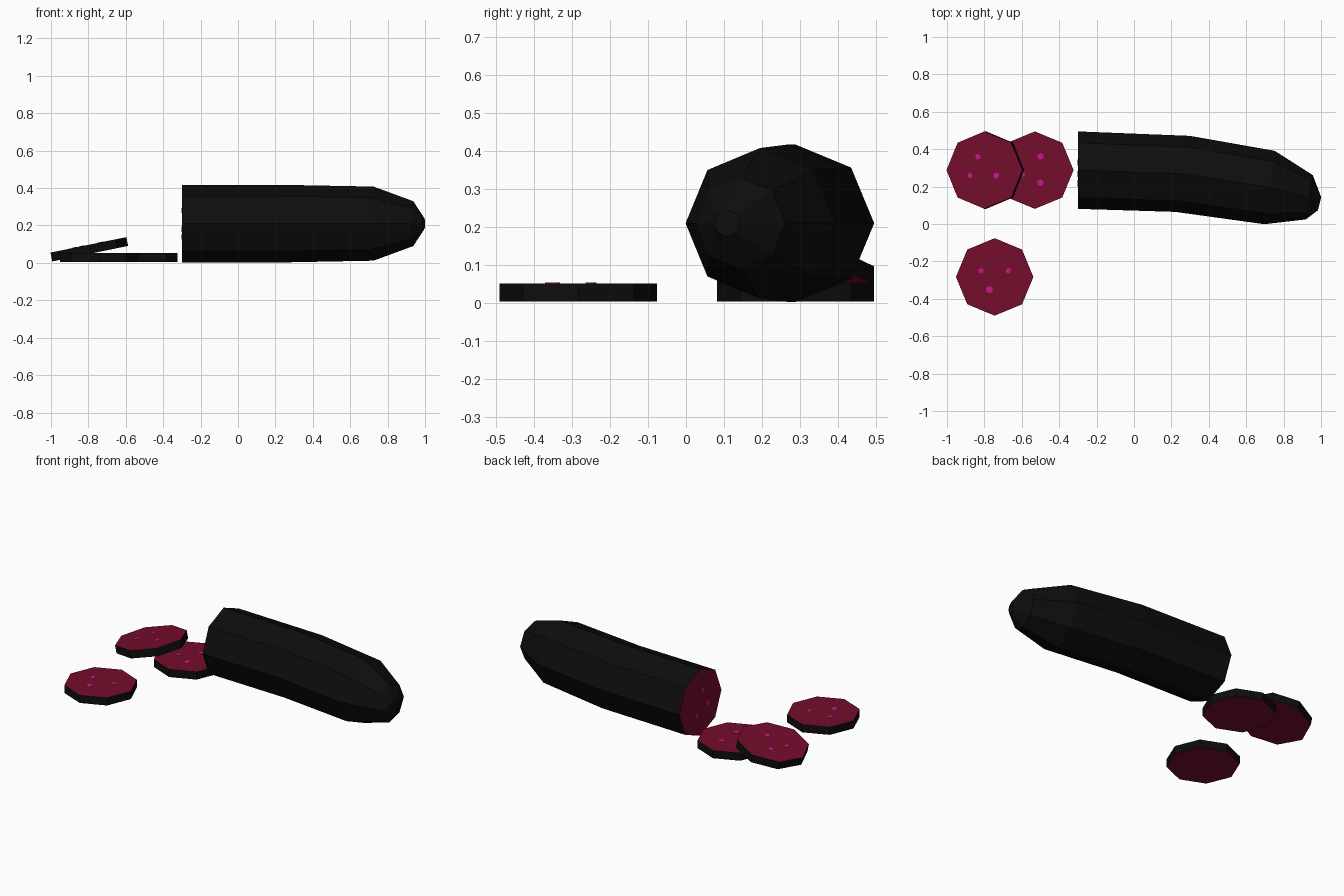
import bpy, bmesh, math
from mathutils import Matrix, Vector

cube = bpy.data.objects.get("Cube")
if cube:
    bpy.data.objects.remove(cube, do_unlink=True)

SIDES = 8
RADIUS = 0.207


def material(name, rgb):
    m = bpy.data.materials.new(name)
    m.use_nodes = True
    m.diffuse_color = (*rgb, 1)
    bsdf = m.node_tree.nodes["Principled BSDF"]
    bsdf.inputs["Base Color"].default_value = (*rgb, 1)
    bsdf.inputs["Roughness"].default_value = 0.9
    return m


skin = material("dark skin", (0.004, 0.004, 0.004))
flesh = material("red flesh", (0.175, 0.004, 0.024))
seed = material("magenta seed", (0.58, 0.008, 0.27))


def finish(name, bm, mats, matrix=Matrix()):
    bmesh.ops.recalc_face_normals(bm, faces=bm.faces)
    mesh = bpy.data.meshes.new(name)
    bm.to_mesh(mesh)
    bm.free()
    for m in mats:
        mesh.materials.append(m)
    ob = bpy.data.objects.new(name, mesh)
    ob.matrix_world = matrix
    bpy.context.collection.objects.link(ob)
    return ob


def disc(name, radius, depth, sides, mats, matrix):
    """Flat prism whose two end faces take the last material."""
    bm = bmesh.new()
    bmesh.ops.create_cone(bm, cap_ends=True, segments=sides, radius1=radius,
                          radius2=radius, depth=depth)
    for f in bm.faces:
        f.material_index = len(mats) - 1 if abs(f.normal.z) > 0.9 else 0
    return finish(name, bm, mats, matrix)


def add_seeds(name, matrix, height, spots):
    for i, (x, y, r) in enumerate(spots):
        disc(f"{name}_seed_{i + 1}", r, 0.003, 6, [seed],
             matrix @ Matrix.Translation((x, y, height)))


# Curved body: x, y, radius and bend in degrees of each ring
rings = [(-0.3, 0.288, RADIUS, 0), (0.26, 0.268, RADIUS, -11),
         (0.725, 0.195, 0.198, -8), (0.937, 0.143, 0.12, -9),
         (0.992, 0.108, 0.036, -14)]
bm = bmesh.new()
loops = []
for x, y, r, bend in rings:
    turn = Matrix.Rotation(math.radians(bend), 3, 'Z')
    loop = []
    for i in range(SIDES):
        a = math.tau * i / SIDES
        p = turn @ Vector((0, r * math.cos(a), r * math.sin(a)))
        loop.append(bm.verts.new(p + Vector((x, y, 0.21))))
    loops.append(loop)
for a, b in zip(loops, loops[1:]):
    for i in range(SIDES):
        j = (i + 1) % SIDES
        bm.faces.new((a[i], a[j], b[j], b[i]))
bm.faces.new(loops[-1])
bm.faces.new(loops[0]).material_index = 1
finish("body", bm, [skin, flesh])

# Seeds on the cut end
cut = Matrix.Translation((-0.3, 0.288, 0.21)) @ Matrix.Rotation(-math.pi / 2, 4, 'Y')
add_seeds("body", cut, 0.001, [(-0.03, -0.07, 0.018), (-0.07, 0.04, 0.016),
                               (0.07, -0.02, 0.016)])

# Slices: centre, tilt in degrees, seed spots
slices = {
    "flat_slice": ((-0.53, 0.288, 0.028), 0,
                   [(0.03, 0.073, 0.018), (0.03, -0.068, 0.018), (-0.065, -0.022, 0.014)]),
    "leaning_slice": ((-0.795, 0.288, 0.073), -11.5,
                      [(-0.035, 0.072, 0.016), (-0.077, -0.028, 0.015), (0.065, -0.03, 0.017)]),
    "front_slice": ((-0.745, -0.283, 0.028), 0,
                    [(-0.073, 0.033, 0.015), (0.073, 0.033, 0.015), (-0.028, -0.068, 0.02)]),
}
for name, (centre, tilt, spots) in slices.items():
    place = Matrix.Translation(centre) @ Matrix.Rotation(math.radians(tilt), 4, 'Y')
    disc(name, RADIUS, 0.048, SIDES, [skin, flesh], place)
    add_seeds(name, place, 0.0245, spots)
